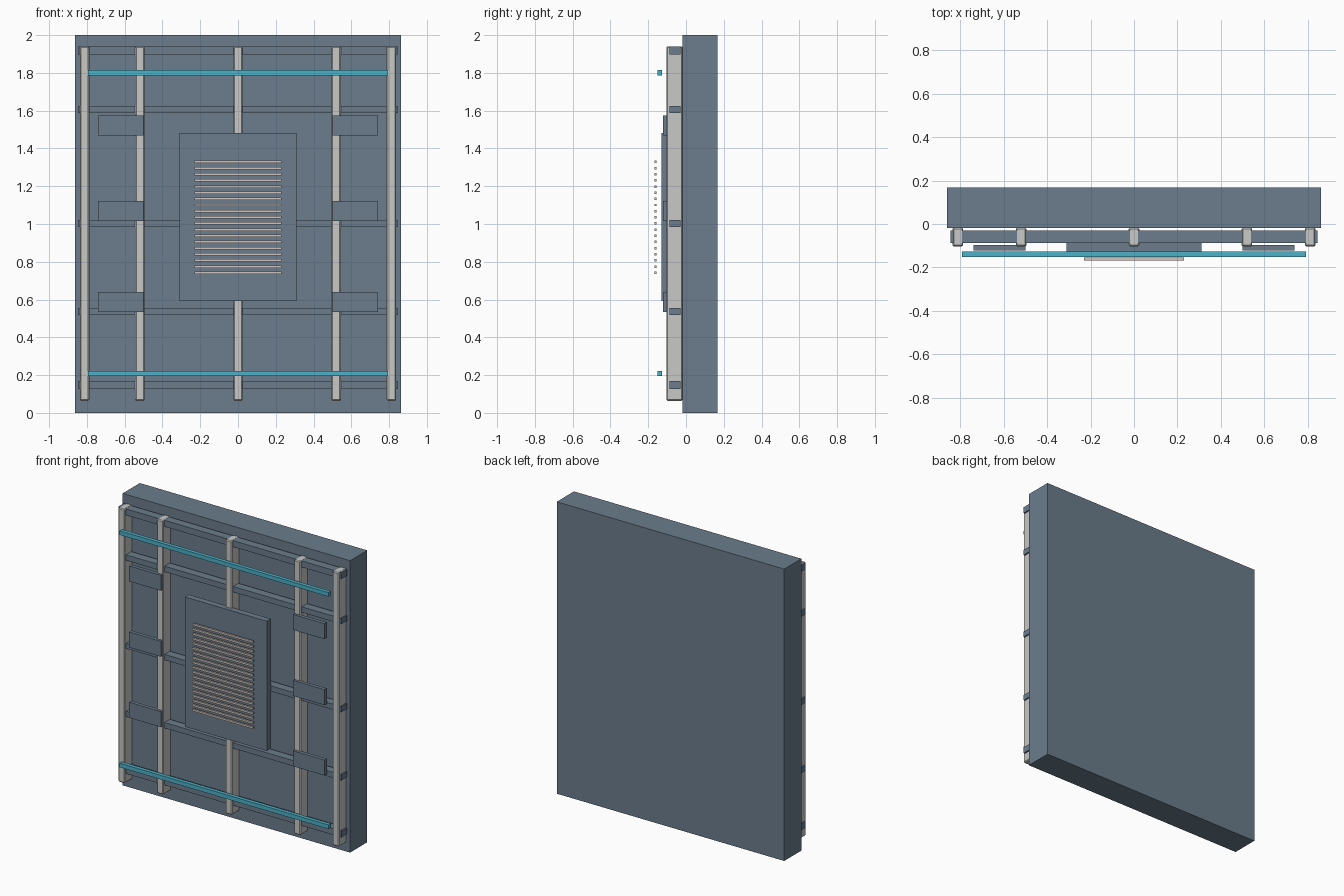
import bpy

if "Cube" in bpy.data.objects:
    bpy.data.objects.remove(bpy.data.objects["Cube"], do_unlink=True)


def material(name, rgb):
    m = bpy.data.materials.new(name)
    m.use_nodes = True
    m.diffuse_color = (*rgb, 1)
    m.node_tree.nodes["Principled BSDF"].inputs["Base Color"].default_value = (*rgb, 1)
    return m


STEEL = material("blue_grey_steel", (0.145, 0.205, 0.262))
GREY = material("light_grey", (0.58, 0.58, 0.57))
CYAN = material("cyan", (0.075, 0.44, 0.58))
BEIGE = material("pale_beige", (0.66, 0.57, 0.52))


def box(name, mat, x, y, z, bevel=0.0):
    """Box from (min, max) ranges along each axis."""
    ranges = (x, y, z)
    bpy.ops.mesh.primitive_cube_add(size=1, location=[(a + b) / 2 for a, b in ranges])
    ob = bpy.context.object
    ob.name = name
    ob.scale = [b - a for a, b in ranges]
    bpy.ops.object.transform_apply(location=False, rotation=False, scale=True)
    ob.data.materials.append(mat)
    if bevel:
        mod = ob.modifiers.new("Bevel", "BEVEL")
        mod.width = bevel
        mod.segments = 1
    return ob


def span(centre, size):
    return (centre - size / 2, centre + size / 2)


# Main slab
box("back_slab", STEEL, span(0, 1.724), (-0.018, 0.168), (0, 2))

# Vertical posts
for x in (-0.812, -0.52, 0, 0.52, 0.812):
    box("vertical_post", GREY, span(x, 0.049), (-0.103, -0.017), (0.064, 1.941), 0.006)

# Horizontal rails threaded through the posts
for z, height in ((0.148, 0.043), (0.536, 0.038), (1.003, 0.038), (1.607, 0.038), (1.919, 0.043)):
    box("horizontal_rail", STEEL, span(0, 1.692), (-0.088, -0.03), span(z, height))

# Small plates on both sides
for side in (-1, 1):
    for z in (0.588, 1.07, 1.522):
        box("side_plate", STEEL, span(side * 0.62, 0.24), (-0.121, -0.096), span(z, 0.106))

# Central panel
box("centre_panel", STEEL, span(0, 0.62), (-0.131, -0.088), (0.592, 1.481))

# Vent slats in front of the panel
for i in range(19):
    box("vent_slat", BEIGE, span(0, 0.46), (-0.168, -0.155), span(0.742 + i * 0.0326, 0.013))

# Light bars near the top and bottom
for z in (0.208, 1.8):
    box("light_bar", CYAN, span(0, 1.586), (-0.152, -0.126), span(z, 0.028))
